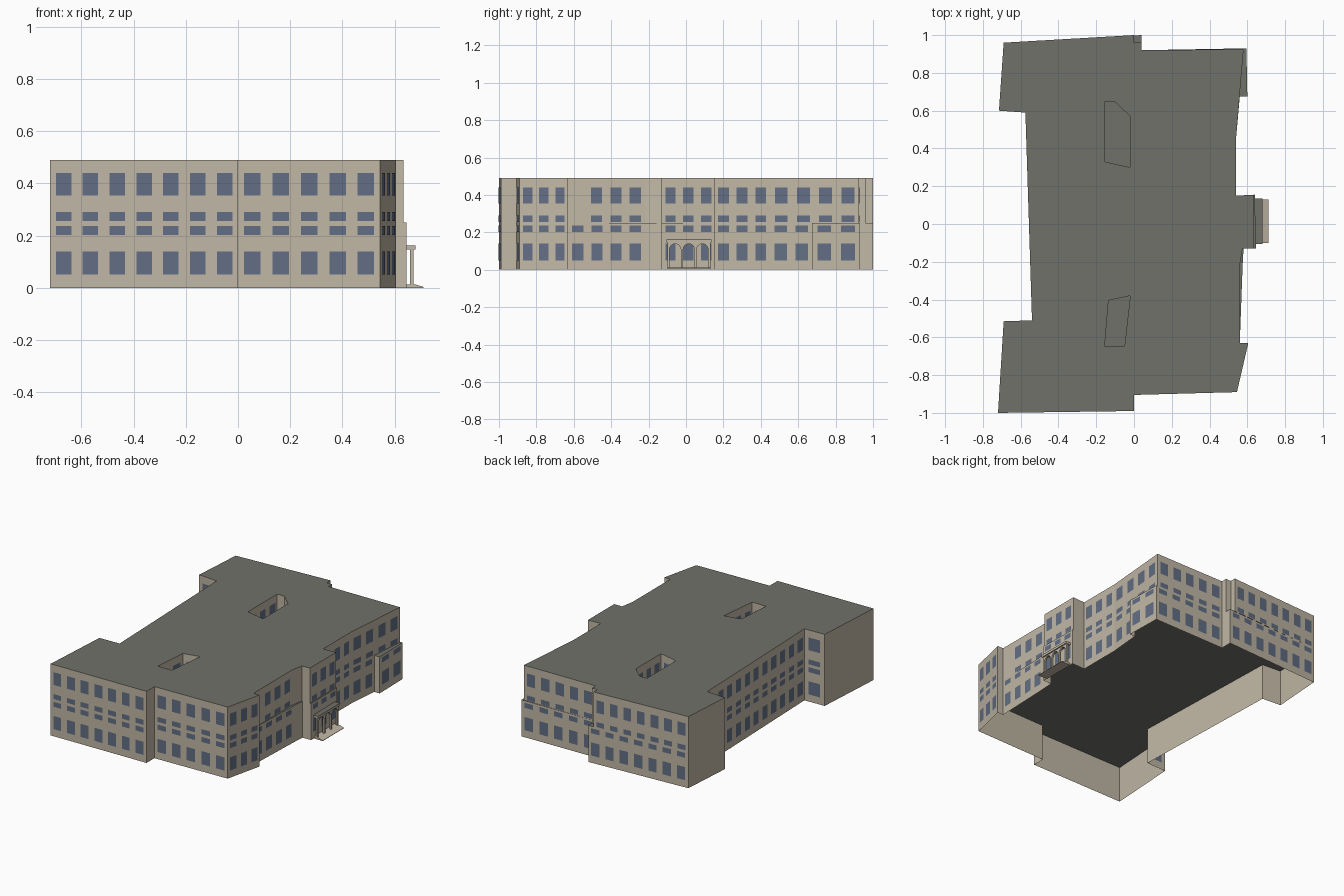
import bpy
import bmesh
import math
from mathutils import Vector

cube = bpy.data.objects.get("Cube")
if cube:
    bpy.data.objects.remove(cube)


def make_material(name, colour):
    mat = bpy.data.materials.new(name)
    mat.use_nodes = True
    mat.diffuse_color = (*colour, 1)
    mat.node_tree.nodes["Principled BSDF"].inputs["Base Color"].default_value = (*colour, 1)
    return mat


WALL = make_material("beige wall", (.54, .48, .38))
ROOF = make_material("grey roof", (.165, .165, .145))
GLASS = make_material("blue window", (.125, .16, .235))


def finish(name, bm, *materials):
    mesh = bpy.data.meshes.new(name)
    bm.to_mesh(mesh)
    bm.free()
    for mat in materials:
        mesh.materials.append(mat)
    obj = bpy.data.objects.new(name, mesh)
    bpy.context.collection.objects.link(obj)
    return obj


def storey(name, loops, bottom, top):
    """Walls around each loop, open below, with one flat roof on top."""
    bm = bmesh.new()
    rim = []
    for loop in loops:
        low = [bm.verts.new((p[0], p[1], bottom)) for p in loop]
        high = [bm.verts.new((p[0], p[1], top)) for p in loop]
        for i in range(len(loop)):
            j = (i + 1) % len(loop)
            bm.faces.new((low[i], low[j], high[j], high[i]))
            rim.append(bm.edges.get((high[i], high[j])))
    roof = bmesh.ops.triangle_fill(bm, edges=rim, use_beauty=True)
    for face in roof["geom"]:
        if isinstance(face, bmesh.types.BMFace):
            face.material_index = 1
            face.normal_update()
            if face.normal.z < 0:
                face.normal_flip()
    return finish(name, bm, WALL, ROOF)


def windows(name, loops, rows):
    """Evenly spaced panes just proud of each wall."""
    bm = bmesh.new()
    for loop in loops:
        for i, (x, y, count) in enumerate(loop):
            start = Vector((x, y, 0))
            end = Vector((*loop[(i + 1) % len(loop)][:2], 0))
            run = end - start
            out = Vector((run.y, -run.x, 0)).normalized() * .002
            for k in range(count):
                a = start + run * (k + .21) / count + out
                b = start + run * (k + .79) / count + out
                for low, high in rows:
                    corners = ((a, low), (b, low), (b, high), (a, high))
                    bm.faces.new([bm.verts.new((p.x, p.y, z)) for p, z in corners])
    return finish(name, bm, GLASS)


def prism(name, profile, axis, start, end, material):
    """Extrude a closed 2D profile along x or y."""
    bm = bmesh.new()
    if axis == "x":
        verts = [bm.verts.new((start, u, z)) for u, z in profile]
        shift = (end - start, 0, 0)
    else:
        verts = [bm.verts.new((u, start, z)) for u, z in profile]
        shift = (0, end - start, 0)
    face = bm.faces.new(verts)
    new = bmesh.ops.extrude_face_region(bm, geom=[face], use_keep_orig=True)
    moved = [v for v in new["geom"] if isinstance(v, bmesh.types.BMVert)]
    bmesh.ops.translate(bm, verts=moved, vec=shift)
    bmesh.ops.recalc_face_normals(bm, faces=bm.faces)
    return finish(name, bm, material)


def rect(a, b, low, high):
    return [(a, low), (b, low), (b, high), (a, high)]


# Outlines: corner x, corner y, number of windows on the wall that follows
front = [(-.72, -1, 7), (0, -.99, 0), (0, -.905, 5), (.545, -.89, 3), (.605, -.63, 0)]
side = [(-.69, .96, 0), (-.715, .6, 1), (-.575, .59, 11), (-.54, -.51, 1), (-.69, -.515, 0)]
lower = front + [
    (.56, -.63, 4), (.575, -.22, 0), (.58, -.13, 0), (.645, -.13, 3), (.64, .155, 0),
    (.54, .15, 3), (.54, .45, 2), (.56, .675, 0), (.6, .675, 2), (.595, .93, 5),
    (.04, .92, 0), (.04, 1, 7)] + side
upper = front + [
    (.56, -.63, 0), (.56, -.53, 3), (.56, -.22, 0), (.575, -.13, 0), (.635, -.13, 3),
    (.635, .155, 0), (.54, .15, 3), (.54, .45, 4), (.58, .925, 5),
    (.04, .92, 0), (.04, .96, 0), (0, .96, 0), (0, 1, 7)] + side
back_court = [(-.155, .33, 3), (-.155, .645, 0), (-.1, .645, 1), (-.02, .57, 3), (-.02, .3, 1)]
front_court = [(-.155, -.645, 2), (-.135, -.405, 1), (-.02, -.38, 3), (-.05, -.645, 1)]

MIDDLE, TOP = .25, .49
storey("lower_storey", [lower], 0, MIDDLE)
storey("upper_storey", [upper, back_court, front_court], MIDDLE, TOP)
windows("lower_windows", [lower], [(.05, .14), (.203, .237)])
windows("upper_windows", [upper, back_court, front_court], [(.256, .29), (.353, .44)])

# Entrance porch: arcade with three round arches
SOUTH, NORTH = -.1, .13
pier = .012
bay = (NORTH - SOUTH - pier) / 3
arcade = [(SOUTH, .148), (SOUTH, .012)]
for i in range(3):
    left = SOUTH + pier + i * bay
    radius = (bay - pier) / 2
    arcade.append((left, .012))
    for k in range(9):
        angle = math.pi * (1 - k / 8)
        arcade.append((left + radius * (1 + math.cos(angle)), .108 + radius * math.sin(angle)))
    arcade.append((left + 2 * radius, .012))
arcade += [(NORTH, .012), (NORTH, .148)]
prism("porch_arcade", arcade, "x", .66, .672, WALL)
prism("porch_entablature", rect(SOUTH - .005, NORTH + .005, .146, .16), "x", .64, .68, WALL)
prism("porch_roof", rect(SOUTH - .005, NORTH + .005, .16, .162), "x", .64, .68, ROOF)

# Porch floor and sloping step
step = [(.64, 0), (.712, 0), (.712, .003), (.68, .013), (.64, .013)]
prism("porch_step", step, "y", SOUTH, NORTH, WALL)
